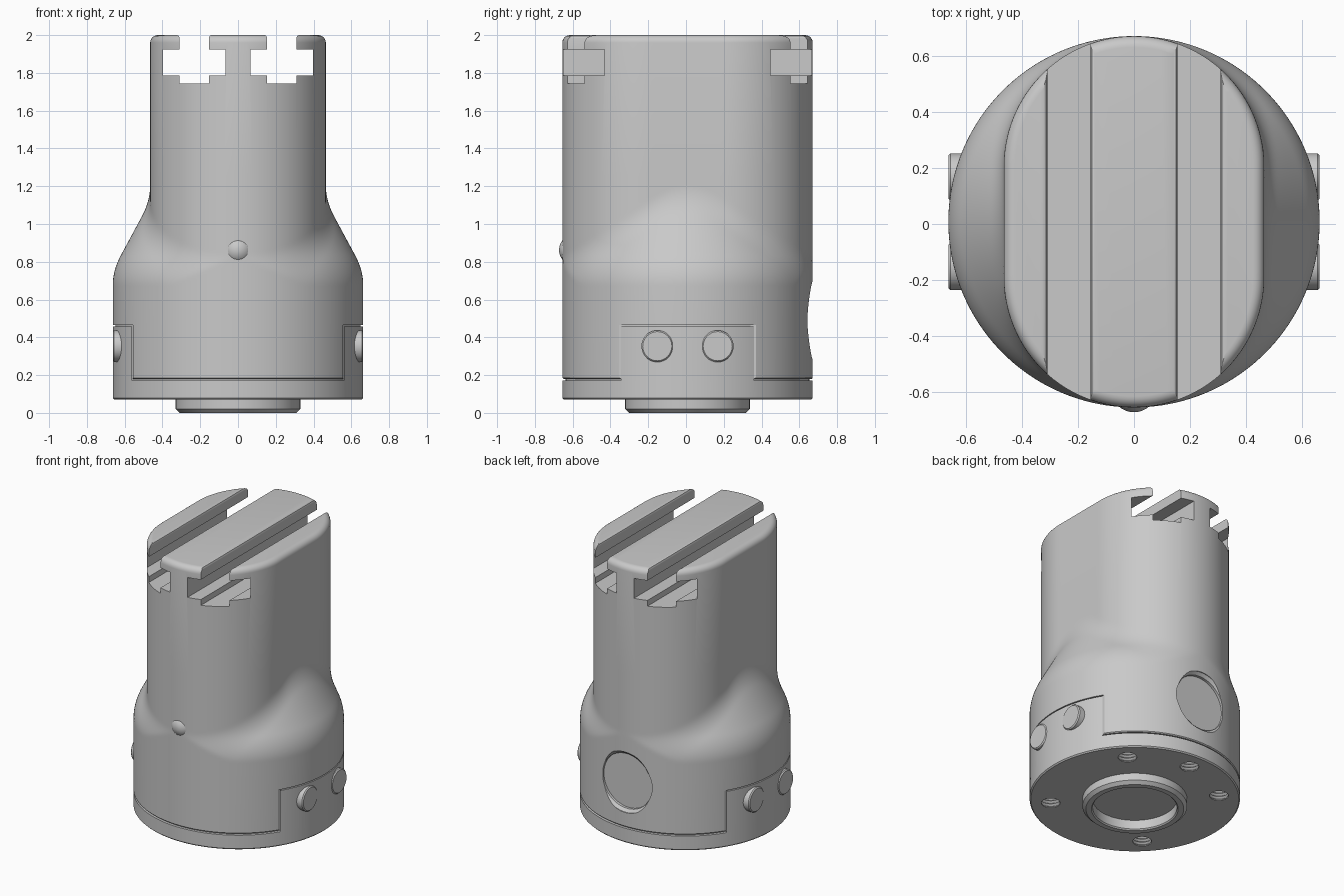
import bpy, bmesh, math
from mathutils import Matrix

if "Cube" in bpy.data.objects:
    bpy.data.objects.remove(bpy.data.objects["Cube"])

R = 0.663          # body radius
Y0 = 0.008         # axis offset in y
N = 160

grey = bpy.data.materials.new("machined_grey")
grey.diffuse_color = (0.585, 0.585, 0.585, 1)
grey.use_nodes = True
grey.node_tree.nodes["Principled BSDF"].inputs["Base Color"].default_value = grey.diffuse_color


def loft(name, rings, matrix=None):
    """Skin closed rings of equal length and cap both ends."""
    bm = bmesh.new()
    vs = [[bm.verts.new(p) for p in ring] for ring in rings]
    n = len(vs[0])
    for a, b in zip(vs, vs[1:]):
        for i in range(n):
            j = (i + 1) % n
            bm.faces.new((a[i], a[j], b[j], b[i]))
    bm.faces.new(vs[0][::-1])
    bm.faces.new(vs[-1])
    bmesh.ops.recalc_face_normals(bm, faces=bm.faces)
    bm.transform(matrix or Matrix.Translation((0, Y0, 0)))
    me = bpy.data.meshes.new(name)
    bm.to_mesh(me)
    bm.free()
    me.materials.append(grey)
    ob = bpy.data.objects.new(name, me)
    bpy.context.collection.objects.link(ob)
    return ob


def circle(r, z, n=N):
    return [(r * math.cos(2 * math.pi * i / n), r * math.sin(2 * math.pi * i / n), z) for i in range(n)]


def lathe(name, profile, matrix=None, n=N):
    return loft(name, [circle(r, z, n) for r, z in profile], matrix)


def prism(name, outline, z0, z1, matrix=None):
    return loft(name, [[(x, y, z) for x, y in outline] for z in (z0, z1)], matrix)


def boolean(ob, other, op='DIFFERENCE'):
    other.hide_render = True
    m = ob.modifiers.new("cut", 'BOOLEAN')
    m.object, m.operation, m.solver = other, op, 'EXACT'
    bpy.context.view_layer.objects.active = ob
    bpy.ops.object.modifier_apply(modifier=m.name)
    bpy.data.objects.remove(other)


def neck_radius(t, d=0):
    """Polar radius of the obround neck, inset by d."""
    h, cy = 0.465 - d, R - 0.465
    c, s = abs(math.cos(t)), abs(math.sin(t))
    if math.atan2(s, c) < math.atan2(cy, h):
        return h / c
    b = s * cy
    return b + math.sqrt(b * b - cy * cy + h * h)


def cone_radius(z):
    """Round base that softly turns into a cone."""
    k = [max(0, z + 0.075 * j / 8 - 0.755) for j in range(-8, 9)]
    return R - 0.54 * sum(k) / len(k)


def body_ring(z, d=0, k=0.045):
    """Neck and cone joined with a fillet."""
    cone, pts = cone_radius(z), []
    for i in range(N):
        t = 2 * math.pi * i / N
        a = neck_radius(t, d)
        r = min(R, max(a, cone) + max(k - abs(a - cone), 0) ** 2 / (4 * k))
        pts.append((r * math.cos(t), r * math.sin(t), z))
    return pts


# Main body
rings = [circle(R - 0.006, 0.18), circle(R, 0.186)]
rings += [body_ring(0.67 + 0.015 * i) for i in range(40)]
for i in range(7):
    a = math.pi / 2 * i / 6
    rings.append(body_ring(1.96 + 0.04 * math.sin(a), 0.04 * (1 - math.cos(a))))
body = loft("main_body", rings)

# T-slots along y
half = [(0.0775, 1.745), (0.0775, 1.785), (0.165, 1.785), (0.165, 1.923), (0.0775, 1.923),
        (0.0775, 1.985), (0.082, 1.996), (0.093, 2.001), (0.093, 2.1)]
slot = half + [(-x, z) for x, z in half[::-1]]
for sx in (-1, 1):
    m = Matrix.Translation((sx * 0.232, 0, 0)) @ Matrix.Rotation(math.pi / 2, 4, 'X')
    boolean(body, prism("slot_cutter", slot, -1, 1, m))

# Notches for the tabs
for sx in (-1, 1):
    box = [(sx * 0.555, -1), (sx, -1), (sx, 1), (sx * 0.555, 1)]
    boolean(body, prism("notch_cutter", box, 0, 0.464))

# Round flat pocket on the back
back = Matrix.Translation((0, 0, 0.49)) @ Matrix.Rotation(-math.pi / 2, 4, 'X')
boolean(body, lathe("pocket_cutter", [(0.19, 0.63), (0.19, 0.648), (0.21, 0.665), (0.21, 0.8)], back, 96))

# Base flange with centring boss, recess and a step closing the seam
base = lathe("base_flange", [(0.265, 0.07), (0.265, 0.008), (0.273, 0), (0.308, 0), (0.33, 0.02),
                             (0.33, 0.07), (R - 0.008, 0.07), (R, 0.078), (R, 0.171),
                             (0.645, 0.171), (0.645, 0.185)])

# Threaded holes in the underside
thread = [(0.07, 0.05)] + [(0.07 if i % 2 else 0.057, 0.075 + 0.011 * i) for i in range(8)]
spots = [(x, y) for x in (-0.376, 0.376) for y in (-0.376, 0.376)] + [(0, 0.535)]
for x, y in spots:
    boolean(base, lathe("hole_cutter", thread, Matrix.Translation((x, y + Y0, 0)), 32))


def segment(name, r, x, sx, z0, z1):
    """Slice of a disc beyond x."""
    a = math.acos(x / r)
    arc = [(sx * r * math.cos(a * t / 16), r * math.sin(a * t / 16)) for t in range(-16, 17)]
    return prism(name, arc, z0, z1)


# Side tabs, seam fillers and bolt heads
parts = [body, base]
for sx, side in ((-1, "left"), (1, "right")):
    boolean(base, segment(side + "_tab", R, 0.562, sx, 0.12, 0.457), 'UNION')
    parts.append(segment(side + "_seam_filler", 0.648, 0.55, sx, 0.175, 0.47))
    for y in (-0.16, 0.16):
        m = Matrix.Translation((0, y + Y0, 0.353)) @ Matrix.Rotation(sx * math.pi / 2, 4, 'Y')
        parts.append(lathe(side + "_bolt", [(0.084, 0.58), (0.084, 0.656), (0.077, 0.663)], m, 48))

# Domed locating pin on the front
dome = [(0.082 * math.cos(math.radians(a)), 0.082 * math.sin(math.radians(a))) for a in range(30, 90, 6)]
parts.append(lathe("locating_pin", dome, Matrix.Translation((0, -0.590, 0.862))
                   @ Matrix.Rotation(math.pi / 2, 4, 'X'), 32))

# Smooth shading with sharp edges kept
for ob in parts:
    bpy.ops.object.select_all(action='DESELECT')
    ob.select_set(True)
    bpy.context.view_layer.objects.active = ob
    bpy.ops.object.shade_smooth_by_angle(angle=math.radians(30))
